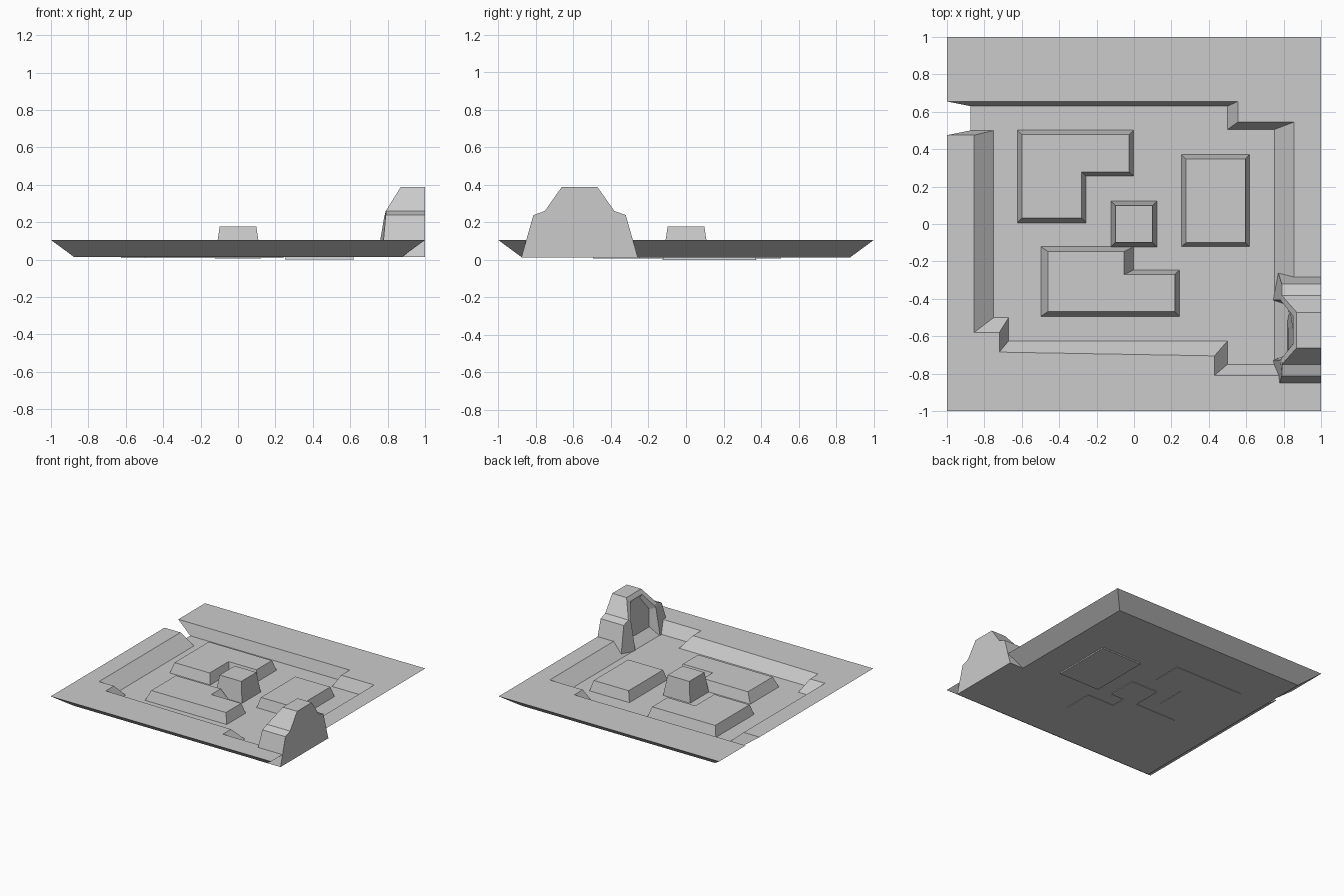
import bpy, bmesh

if "Cube" in bpy.data.objects:
    bpy.data.objects.remove(bpy.data.objects["Cube"])

FLOOR, RIM = 0.013, 0.105


def make(name, verts, faces):
    mesh = bpy.data.meshes.new(name)
    mesh.from_pydata(verts, [], faces)
    bm = bmesh.new()
    bm.from_mesh(mesh)
    bmesh.ops.recalc_face_normals(bm, faces=bm.faces)
    bm.to_mesh(mesh)
    bm.free()
    ob = bpy.data.objects.new(name, mesh)
    bpy.context.collection.objects.link(ob)
    return ob


def loft(name, rings, closed=True):
    """Join equal-length rings of points and cap both ends."""
    n = len(rings[0])
    verts = [p for r in rings for p in r]
    faces = [(k * n + i, k * n + (i + 1) % n, (k + 1) * n + (i + 1) % n, (k + 1) * n + i)
             for k in range(len(rings) - 1) for i in range(n)]
    faces += [tuple(range(n)), tuple(range(len(verts) - n, len(verts)))]
    return make(name, verts, faces)


def at(poly, z):
    return [(x, y, z) for x, y in poly]


def rect(x0, x1, y0, y1):
    return [(x0, y1), (x1, y1), (x1, y0), (x0, y0)]


# Tray: floor slab, flat rim with a stepped inner edge, open gap on the left
upper = [(-1, .655), (.555, .655), (.555, .545), (.855, .545), (.855, -.81), (.43, -.81),
         (.43, -.705), (-.72, -.685), (-.72, -.58), (-.855, -.58), (-.855, .475), (-1, .475)]
lower = [(-.875, .63), (.5, .63), (.5, .505), (.75, .505), (.75, -.75), (.5, -.75),
         (.5, -.625), (-.67, -.625), (-.67, -.5), (-.75, -.5), (-.75, .5), (-.875, .5)]
outer = [(-1, -1), (1, -1), (1, 1), (-1, 1)]
base = [(x * .875, y * .875) for x, y in outer]
n = len(upper)
verts = at(upper, RIM) + at(lower, FLOOR) + at(outer, RIM) + at(base, FLOOR)
o, b = 2 * n, 2 * n + 4
faces = [(i, i + 1, n + i + 1, n + i) for i in range(n - 1)]           # inner walls
faces += [tuple(range(n)) + (o, o + 1, o + 2, o + 3)]                  # rim top
faces += [(o + i, o + i + 1, b + i + 1, b + i) for i in range(3)]      # outer slopes
faces += [(o + 3, 0, n, b + 3), (n - 1, o, b, 2 * n - 1)]              # slopes beside the gap
faces += [(b, b + 1, b + 2, b + 3, n, 2 * n - 1)]                      # floor
make("tray", verts, faces)

# Raised tapered blocks: name, bottom outline, top outline, bottom z, top z
blocks = [
    ("corner_block_back",
     [(-.625, .505), (0, .505), (0, .255), (-.255, .255), (-.255, .005), (-.625, .005)],
     [(-.6, .478), (-.027, .478), (-.027, .278), (-.28, .278), (-.28, .033), (-.6, .033)],
     .008, .095),
    ("corner_block_front",
     [(-.5, -.12), (0, -.12), (0, -.245), (.245, -.245), (.245, -.495), (-.5, -.495)],
     [(-.46, -.147), (-.053, -.147), (-.053, -.27), (.218, -.27), (.218, -.468), (-.46, -.468)],
     .008, .095),
    ("side_block", rect(.25, .62, -.125, .375), rect(.278, .595, -.1, .347), 0, .095),
    ("centre_pedestal", rect(-.123, .123, -.123, .123), rect(-.098, .098, -.098, .098),
     .006, .177),
]
for name, bottom, top, z0, z1 in blocks:
    loft(name, [at(bottom, z0), at(top, z1)])


# Gatehouse on the right edge: mirrored arch rings lofted into a recessed doorway
def arch(rows):
    left = [(x, -.567 - h, z) for h, z, x in rows]
    right = [(x, -.567 + h, z) for h, z, x in reversed(rows)]
    return left + right


shape = [(.31, FLOOR, .77), (.246, .238, .79), (.185, .26, .79), (.095, .388, .87)]
loft("gatehouse", [
    arch([(h, z, 1) for h, z, x in shape]),
    arch(shape),
    arch([(.16, FLOOR, .745), (.16, .23, .782), (.15, .25, .79), (.075, .355, .85)]),
    arch([(.13, FLOOR, .82), (.13, .22, .825), (.12, .24, .83), (.06, .33, .86)]),
])
